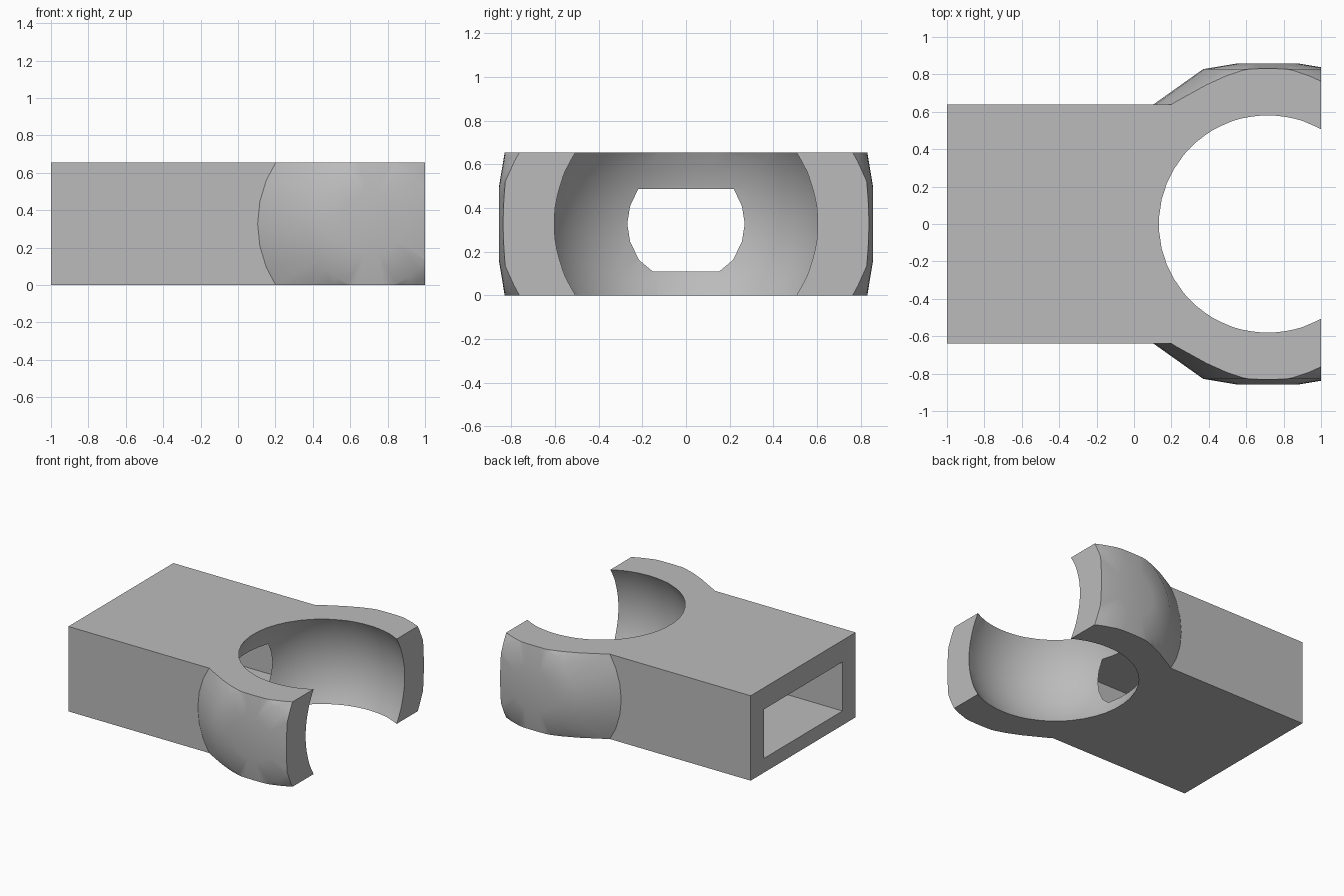
import bpy, bmesh, math
from mathutils import Vector

old = bpy.data.objects.get("Cube")
if old:
    bpy.data.objects.remove(old, do_unlink=True)

HEIGHT = 0.655
CENTRE = Vector((0.715, 0, HEIGHT / 2))

grey = bpy.data.materials.new("plain grey")
grey.use_nodes = True
grey.diffuse_color = (0.5, 0.5, 0.5, 1)
grey.node_tree.nodes["Principled BSDF"].inputs["Base Color"].default_value = (0.5, 0.5, 0.5, 1)


def finish(name, bm):
    bmesh.ops.recalc_face_normals(bm, faces=bm.faces)
    mesh = bpy.data.meshes.new(name)
    bm.to_mesh(mesh)
    bm.free()
    mesh.materials.append(grey)
    obj = bpy.data.objects.new(name, mesh)
    bpy.context.collection.objects.link(obj)
    return obj


def block(name, low, high):
    low, high = Vector(low), Vector(high)
    bm = bmesh.new()
    bmesh.ops.create_cube(bm, size=1)
    for v in bm.verts:
        v.co = (low + high) / 2 + v.co * (high - low)
    return finish(name, bm)


def lathe(name, profile, segments=32):
    """Turn (radius, y) points around the sideways axis through the socket centre."""
    bm = bmesh.new()
    rings = []
    for radius, y in profile:
        ring = []
        for i in range(segments):
            a = math.tau * i / segments
            ring.append(bm.verts.new(CENTRE + Vector((radius * math.cos(a), y, radius * math.sin(a)))))
        rings.append(ring)
    for a, b in zip(rings, rings[1:]):
        for i in range(segments):
            j = (i + 1) % segments
            bm.faces.new((a[i], a[j], b[j], b[i]))
    bm.faces.new(rings[0])
    bm.faces.new(rings[-1])
    return finish(name, bm)


def combine(target, tool, operation):
    mod = target.modifiers.new(operation.title(), "BOOLEAN")
    mod.object, mod.operation, mod.solver = tool, operation, "EXACT"
    bpy.context.view_layer.objects.active = target
    bpy.ops.object.modifier_apply(modifier=mod.name)
    bpy.data.objects.remove(tool, do_unlink=True)


# Sleeve block joined to the flattened ball housing
body = block("socket_body", (-1.2, -0.64, -0.2), (0.95, 0.64, 0.9))
half = [(0.17, 0.857), (0.345, 0.828), (0.61, 0.64), (0.8, 0.35)]
housing = lathe("housing", half + [(0.87, 0)] + [(r, -y) for r, y in reversed(half)])
combine(body, housing, "UNION")

# Trim to a flat slab with an open end
combine(body, block("slab", (-1, -1, 0), (1, 1, HEIGHT)), "INTERSECT")

# Rectangular sleeve cavity, breaking into the ball seat
combine(body, block("cavity", (-1.3, -0.48, 0.11), (0.105, 0.48, 0.488)), "DIFFERENCE")

# Spherical ball seat
R = 0.668
steps = [math.pi * (i + 0.5) / 24 for i in range(24)]
seat = lathe("ball_seat", [(R * math.sin(t), R * math.cos(t)) for t in steps], 48)
combine(body, seat, "DIFFERENCE")

bpy.ops.object.select_all(action="DESELECT")
body.select_set(True)
bpy.context.view_layer.objects.active = body
bpy.ops.object.shade_smooth_by_angle(angle=math.radians(30))
